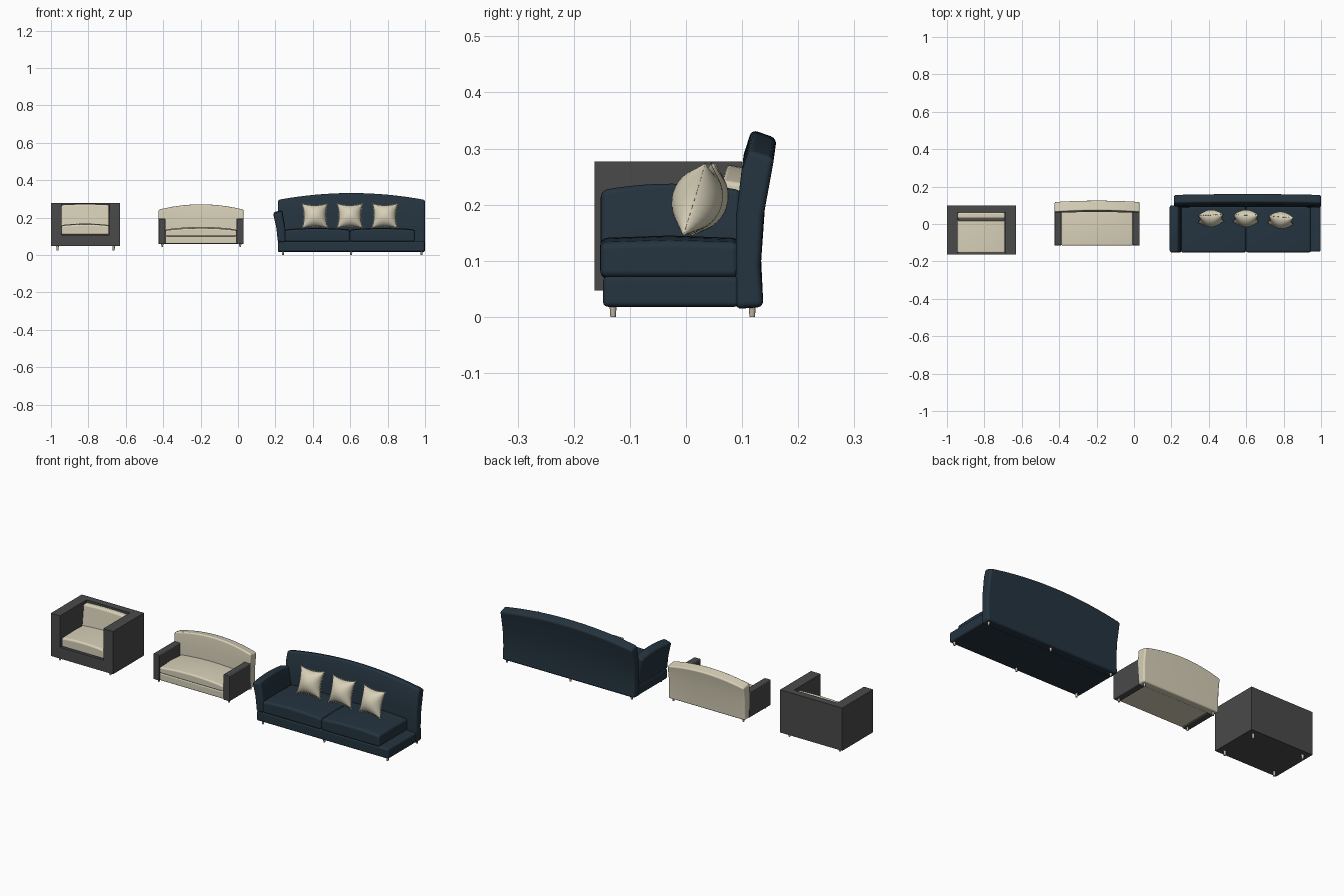
import bpy, bmesh, math
from mathutils import Matrix, Vector

cube = bpy.data.objects.get("Cube")
if cube:
    bpy.data.objects.remove(cube)


def material(name, rgb):
    m = bpy.data.materials.new(name)
    m.use_nodes = True
    m.diffuse_color = (*rgb, 1)
    m.node_tree.nodes["Principled BSDF"].inputs["Base Color"].default_value = (*rgb, 1)
    return m


NAVY = material("navy fabric", (0.018, 0.034, 0.050))
CREAM = material("cream fabric", (0.68, 0.63, 0.48))
CHARCOAL = material("charcoal fabric", (0.068, 0.068, 0.068))
LEG = material("pale beige leg", (0.52, 0.47, 0.38))


def finish(name, bm, mat, smooth=True, bevel=0.0):
    bmesh.ops.recalc_face_normals(bm, faces=bm.faces)
    for f in bm.faces:
        f.smooth = smooth
    me = bpy.data.meshes.new(name)
    bm.to_mesh(me)
    bm.free()
    me.materials.append(mat)
    ob = bpy.data.objects.new(name, me)
    bpy.context.collection.objects.link(ob)
    if bevel:
        mod = ob.modifiers.new("soft edges", "BEVEL")
        mod.width = bevel
        mod.segments = 4
        mod.limit_method = "ANGLE"
        mod.angle_limit = math.radians(35)
        mod.harden_normals = True
    return ob


def loft(name, profile, start, end, mat, axis="x", drop=0.0, bow=0.0, bevel=0.01, steps=16):
    """Sweep a cross-section along an axis; its top sinks by drop and bows back at the ends."""
    bm = bmesh.new()
    low = min(p[1] for p in profile)
    high = max(p[1] for p in profile)
    rings = []
    for i in range(steps + 1):
        u = 2 * i / steps - 1
        along = start + (end - start) * i / steps
        ring = []
        for a, z in profile:
            t = (z - low) / (high - low)
            a2, z2 = a - bow * u * u * t, z - drop * u * u * t
            ring.append(bm.verts.new((along, a2, z2) if axis == "x" else (a2, along, z2)))
        rings.append(ring)
    n = len(profile)
    for r, s in zip(rings, rings[1:]):
        for k in range(n):
            bm.faces.new((r[k], r[(k + 1) % n], s[(k + 1) % n], s[k]))
    bm.faces.new(rings[0])
    bm.faces.new(rings[-1])
    return finish(name, bm, mat, bevel=bevel)


def block(name, x, y, z, mat, bevel=0.0):
    bm = bmesh.new()
    bmesh.ops.create_cube(bm, size=1)
    for v in bm.verts:
        v.co = [lo + (c + 0.5) * (hi - lo) for c, (lo, hi) in zip(v.co, (x, y, z))]
    return finish(name, bm, mat, smooth=bevel > 0, bevel=bevel)


def cushion(name, x, y, z, mat, crown, bevel):
    mid = (y[0] + y[1]) / 2
    edge = z[1] - crown / 2
    profile = [(y[0], z[0]), (y[1], z[0]), (y[1], edge), (mid, z[1]), (y[0], edge)]
    return loft(name, profile, *x, mat, drop=crown, bevel=bevel)


def legs(name, xs, ys, z, r):
    for i, x in enumerate(xs):
        for j, y in enumerate(ys):
            bm = bmesh.new()
            bmesh.ops.create_cone(bm, cap_ends=True, segments=12, radius1=r * 0.75, radius2=r,
                                  depth=z[1] - z[0],
                                  matrix=Matrix.Translation((x, y, (z[0] + z[1]) / 2)))
            ob = finish(f"{name}_{'front' if j == 0 else 'back'}_{i + 1}", bm, LEG)
            for f in ob.data.polygons:
                f.use_smooth = abs(f.normal.z) < 0.9


def pillow(name, place, turn, half=0.068, thick=0.045, n=16):
    """Pinched square pillow with a zigzag fringe along its seam."""
    def outline(u, v):
        return Vector((half * u * (1 - 0.16 * (1 - v * v)), 0, half * v * (1 - 0.16 * (1 - u * u))))

    bm = bmesh.new()
    for side in (-1, 1):
        grid = []
        for i in range(n + 1):
            row = []
            for j in range(n + 1):
                u, v = (math.sin(math.pi / 2 * (2 * k / n - 1)) for k in (i, j))
                p = outline(u, v)
                p.y = side * thick * (max(0, (1 - u * u) * (1 - v * v))) ** 0.55
                row.append(bm.verts.new(p))
            grid.append(row)
        for i in range(n):
            for j in range(n):
                bm.faces.new((grid[i][j], grid[i + 1][j], grid[i + 1][j + 1], grid[i][j + 1]))
    bmesh.ops.remove_doubles(bm, verts=bm.verts, dist=0.0001)
    # fringe teeth around the seam
    teeth = 11
    for q in range(4):
        spin = Matrix.Rotation(q * math.pi / 2, 3, "Y")
        for k in range(teeth):
            a, b = (outline(2 * m / teeth - 1, 1) for m in (k, k + 1))
            tip = (a + b) / 2 * 1.12
            bm.faces.new([bm.verts.new(spin @ p) for p in (a, b, tip)])
    ob = finish(name, bm, CREAM)
    lean = Matrix.Rotation(math.radians(-17), 4, "X")
    ob.matrix_world = Matrix.Translation(place) @ Matrix.Rotation(turn, 4, "Z") @ lean
    return ob


# Armchair: box shell with a loose seat and back cushion
chair_z = (0.047, 0.277)
block("armchair_right_arm", (-1.0, -0.945), (-0.163, 0.10), chair_z, CHARCOAL)
block("armchair_left_arm", (-0.688, -0.63), (-0.163, 0.10), chair_z, CHARCOAL)
block("armchair_back", (-0.945, -0.688), (0.062, 0.10), chair_z, CHARCOAL)
block("armchair_base", (-0.945, -0.688), (-0.163, 0.062), (0.047, 0.108), CHARCOAL)
cushion("armchair_seat_cushion", (-0.944, -0.689), (-0.156, 0.062), (0.108, 0.168), CREAM, 0.008, 0.01)
loft("armchair_back_cushion", [(0.015, 0.15), (0.062, 0.15), (0.062, 0.272), (0.03, 0.272)],
     -0.944, -0.689, CREAM, drop=0.004, bevel=0.01)
legs("armchair_leg", (-0.965, -0.665), (-0.135, 0.07), (0.024, 0.048), 0.007)

# Loveseat: cream body between slim charcoal arms
for side, x in (("right", (-0.425, -0.388)), ("left", (-0.007, 0.03))):
    block(f"loveseat_{side}_arm", x, (-0.115, 0.068), (0.058, 0.195), CHARCOAL, 0.004)
block("loveseat_base", (-0.388, -0.007), (-0.113, 0.07), (0.06, 0.10), CREAM, 0.006)
cushion("loveseat_seat_cushion", (-0.388, -0.007), (-0.116, 0.07), (0.10, 0.15), CREAM, 0.014, 0.008)
loft("loveseat_back", [(0.066, 0.058), (0.108, 0.058), (0.113, 0.18), (0.126, 0.262), (0.072, 0.272), (0.064, 0.195)],
     -0.425, 0.03, CREAM, drop=0.029, bow=0.008, bevel=0.008, steps=20)
legs("loveseat_leg", (-0.405, 0.012), (-0.095, 0.09), (0.042, 0.06), 0.006)

# Sofa: base, two seat cushions, arched leaning back and one flared arm
block("sofa_base", (0.213, 0.998), (-0.148, 0.095), (0.018, 0.072), NAVY, 0.009)
for i, x in enumerate(((0.25, 0.599), (0.599, 0.946))):
    cushion(f"sofa_seat_cushion_{i + 1}", x, (-0.153, 0.095), (0.07, 0.145), NAVY, 0.009, 0.013)
loft("sofa_back",
     [(0.088, 0.014), (0.138, 0.018), (0.134, 0.1), (0.141, 0.2), (0.162, 0.318),
      (0.117, 0.334), (0.103, 0.29), (0.092, 0.2), (0.09, 0.1)],
     0.213, 1.0, NAVY, drop=0.037, bow=0.005, bevel=0.011, steps=24)
loft("sofa_right_arm",
     [(0.213, 0.068), (0.256, 0.068), (0.252, 0.15), (0.236, 0.24), (0.188, 0.228), (0.205, 0.15)],
     -0.152, 0.1, NAVY, axis="y", drop=0.012, bevel=0.012, steps=10)
legs("sofa_leg", (0.24, 0.605, 0.982), (-0.13, 0.118), (0.0, 0.022), 0.0065)

# Throw pillows
for i, (x, y, turn) in enumerate(((0.411, 0.03, 0.05), (0.598, 0.03, 0.0), (0.785, 0.02, -0.08))):
    pillow(f"throw_pillow_{i + 1}", (x, y, 0.209), turn)
